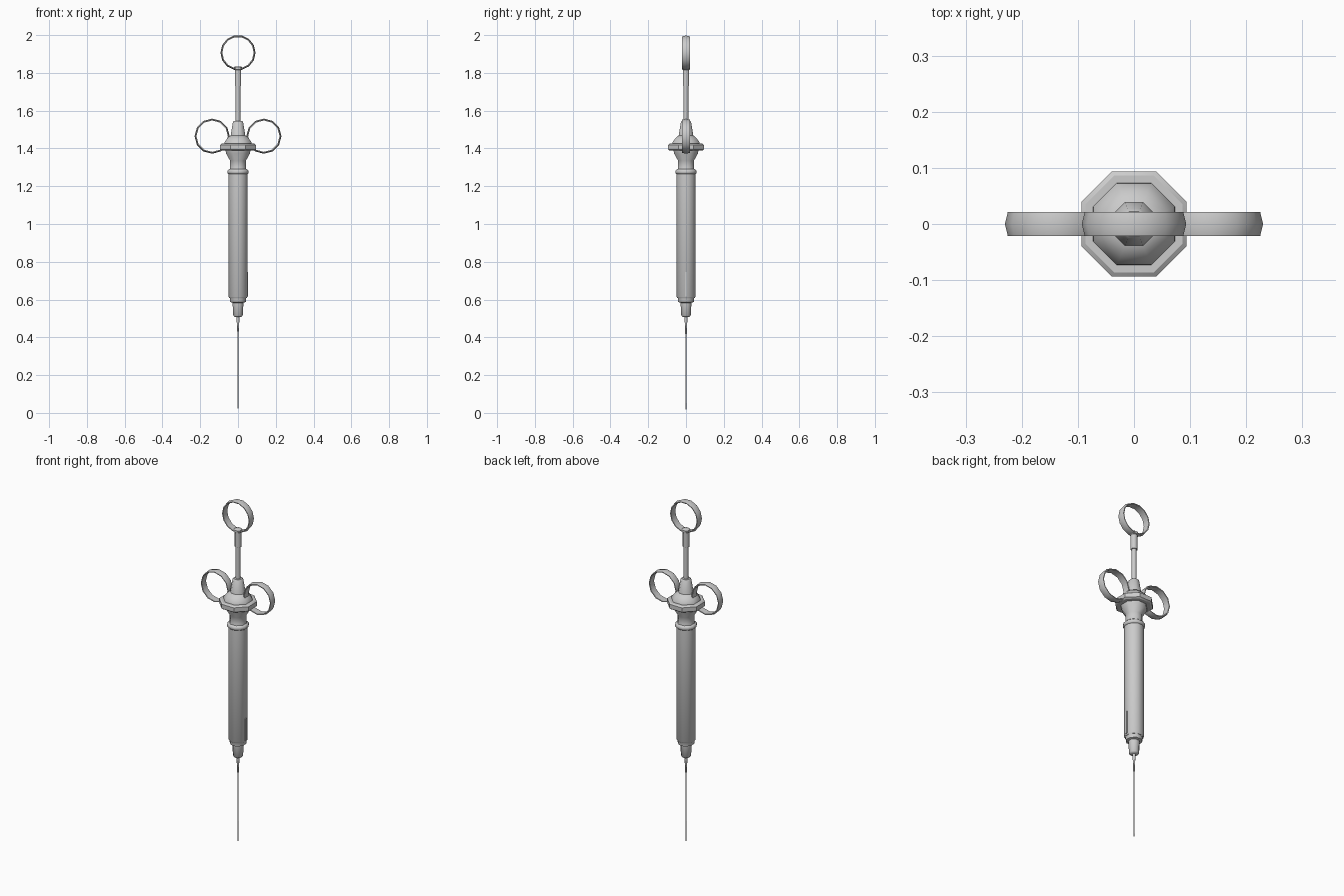
import bpy, math
from mathutils import Matrix

if "Cube" in bpy.data.objects:
    bpy.data.objects.remove(bpy.data.objects["Cube"])


def lathe(name, profile, sides=8, loop=False, matrix=Matrix(), phase=0.5, angle=50):
    """Spin (radius, height) points round z; closed profile makes a ring, otherwise ends are capped."""
    n = len(profile)
    scale = 1 / math.cos(math.pi / sides) if phase else 1   # radii measured to the flats
    verts, faces = [], []
    for i in range(sides):
        a = 2 * math.pi * (i + phase) / sides
        for r, z in profile:
            verts.append(matrix @ Matrix.Translation((r * scale * math.cos(a), r * scale * math.sin(a), z)).translation)
    for i in range(sides):
        j = (i + 1) % sides
        for k in range(n if loop else n - 1):
            m = (k + 1) % n
            faces.append((i * n + k, j * n + k, j * n + m, i * n + m))
    if not loop:
        faces.append([i * n for i in reversed(range(sides))])
        faces.append([i * n + n - 1 for i in range(sides)])
    mesh = bpy.data.meshes.new(name)
    mesh.from_pydata(verts, [], faces)
    ob = bpy.data.objects.new(name, mesh)
    bpy.context.collection.objects.link(ob)
    bpy.ops.object.select_all(action='DESELECT')
    ob.select_set(True)
    bpy.context.view_layer.objects.active = ob
    bpy.ops.object.shade_smooth_by_angle(angle=math.radians(angle))
    return ob


# Needle and its hub
lathe("needle", [(0.0006, 0), (0.0025, 0.06), (0.0035, 0.44)], 6)
lathe("needle_hub", [(0.004, 0.43), (0.008, 0.505), (0.008, 0.52)])

# Stepped nozzle
lathe("nozzle", [(0.019, 0.508), (0.025, 0.515), (0.029, 0.583),
                 (0.041, 0.587), (0.042, 0.604), (0.046, 0.614)])

# Barrel with a slim measuring ridge on the right side
lathe("barrel", [(0.046, 0.608), (0.050, 0.614), (0.050, 1.27)], 12)
bpy.ops.mesh.primitive_cube_add(size=1, location=(0.0505, 0, 0.68))
ridge = bpy.context.object
ridge.name = "barrel_ridge"
ridge.scale = (0.007, 0.012, 0.13)

# Bead round the top of the barrel
lathe("barrel_collar", [(0.050, 1.264), (0.056, 1.270), (0.056, 1.282), (0.048, 1.290)], 12)

# Waisted neck, finger flange and dome
lathe("neck", [(0.046, 1.28), (0.042, 1.30), (0.042, 1.335), (0.064, 1.375), (0.066, 1.395)])
lathe("flange", [(0.086, 1.388), (0.094, 1.394), (0.094, 1.419), (0.086, 1.425)], angle=30)
lathe("dome", [(0.074, 1.42), (0.072, 1.432), (0.058, 1.452), (0.040, 1.468)])
lathe("rod_guide", [(0.040, 1.46), (0.027, 1.54), (0.022, 1.546)])

# Plunger rod and thumb-ring socket
lathe("plunger_rod", [(0.012, 1.53), (0.012, 1.75)])
lathe("ring_socket", [(0.017, 1.73), (0.017, 1.815), (0.021, 1.818), (0.021, 1.830), (0.016, 1.834)])

# Flat-banded rings: one for the thumb, a pair for the fingers
band = [(0.083, -0.020), (0.088, -0.021), (0.093, 0), (0.088, 0.021), (0.083, 0.020)]
for name, x, z in (("thumb_ring", 0, 1.907),
                   ("finger_ring_left", -0.137, 1.465),
                   ("finger_ring_right", 0.137, 1.465)):
    place = Matrix.Translation((x, 0, z)) @ Matrix.Rotation(math.pi / 2, 4, 'X')
    lathe(name, band[::-1], 14 if x == 0 else 12, True, place, 0)

# Make all face directions consistent
for ob in bpy.context.scene.objects:
    bpy.context.view_layer.objects.active = ob
    bpy.ops.object.select_all(action='DESELECT')
    ob.select_set(True)
    bpy.ops.object.mode_set(mode='EDIT')
    bpy.ops.mesh.select_all(action='SELECT')
    bpy.ops.mesh.normals_make_consistent(inside=False)
    bpy.ops.object.mode_set(mode='OBJECT')
